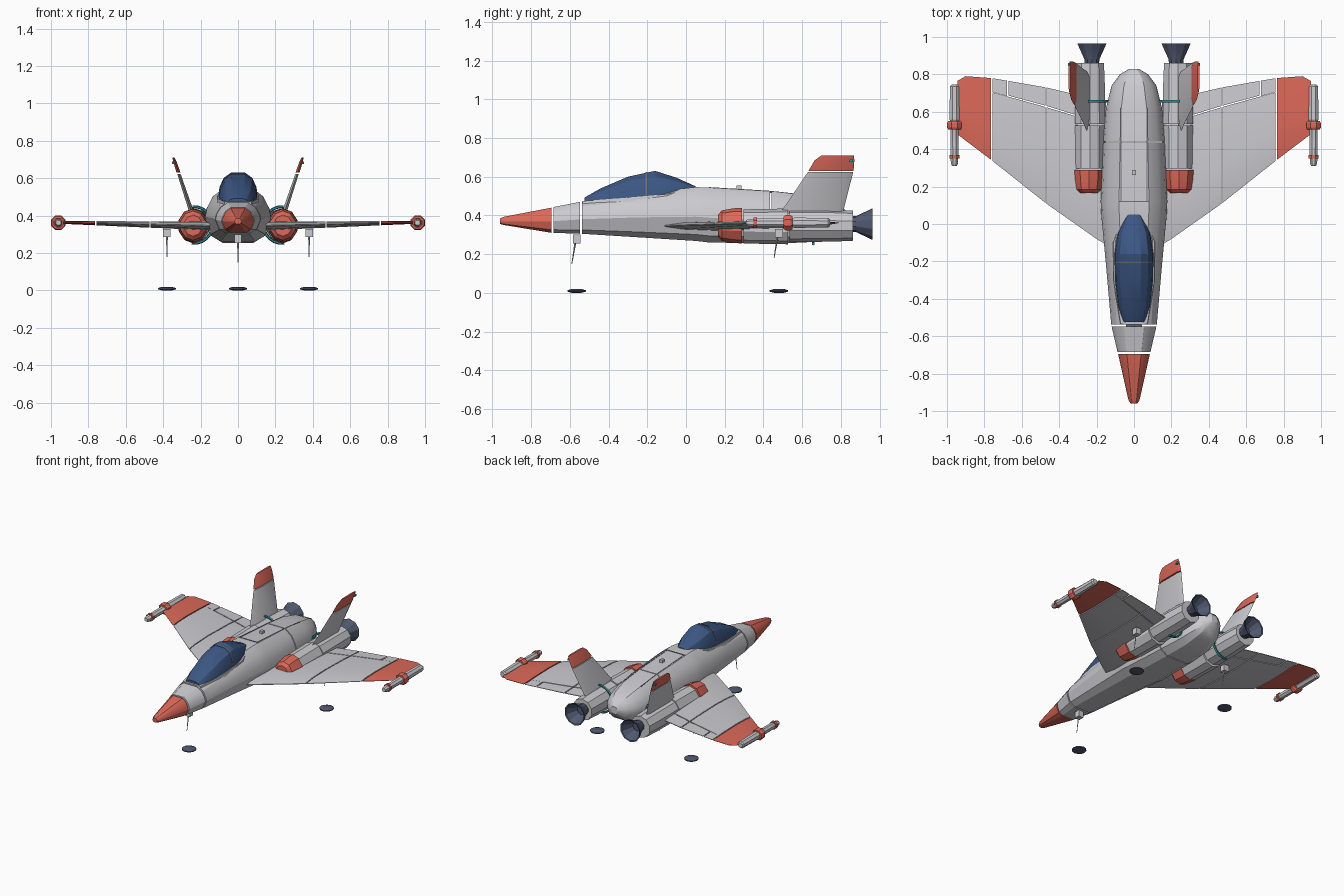
import bpy, bmesh, math

cube = bpy.data.objects.get("Cube")
if cube:
    bpy.data.objects.remove(cube, do_unlink=True)


def material(name, rgb):
    m = bpy.data.materials.new(name)
    m.use_nodes = True
    m.diffuse_color = (*rgb, 1)
    m.node_tree.nodes["Principled BSDF"].inputs["Base Color"].default_value = (*rgb, 1)
    return m


GREY = material("light grey", (0.60, 0.60, 0.63))
RED = material("coral red", (0.72, 0.14, 0.10))
BLUE = material("canopy blue", (0.045, 0.095, 0.23))
SLATE = material("dark slate", (0.08, 0.10, 0.16))
TEAL = material("teal", (0.03, 0.30, 0.36))
SEAM = material("seam grey", (0.16, 0.16, 0.18))


def skin(name, rings, mat, mirror=False, angle=25):
    """Join equal-length rings of points into a closed, capped skin."""
    bm = bmesh.new()
    vs = [[bm.verts.new(p) for p in ring] for ring in rings]
    n = len(rings[0])
    for a, b in zip(vs, vs[1:]):
        for i in range(n):
            j = (i + 1) % n
            bm.faces.new((a[i], a[j], b[j], b[i]))
    bm.faces.new(vs[0])
    bm.faces.new(vs[-1])
    bmesh.ops.recalc_face_normals(bm, faces=bm.faces)
    mesh = bpy.data.meshes.new(name)
    bm.to_mesh(mesh)
    bm.free()
    mesh.materials.append(mat)
    ob = bpy.data.objects.new(name, mesh)
    bpy.context.collection.objects.link(ob)
    bpy.ops.object.select_all(action='DESELECT')
    ob.select_set(True)
    bpy.context.view_layer.objects.active = ob
    bpy.ops.object.shade_smooth_by_angle(angle=math.radians(angle))
    if mirror:
        ob.modifiers.new("mirror", 'MIRROR')
    return ob


def hull(name, half, sections, mat):
    """Symmetric loft along y; sections are (y, half width, bottom, top)."""
    loop = half + [(-u, v) for u, v in reversed(half)]
    skin(name, [[(u * w, y, lo + (hi - lo) * v) for u, v in loop]
                for y, w, lo, hi in sections], mat)


def tube(name, x, z, stations, mat, sides=8, mirror=True, squash=1):
    """Round loft along y; stations are (y, radius)."""
    turn = [math.tau * (i + 0.5) / sides for i in range(sides)]
    skin(name, [[(x + r * math.cos(t), y, z + r * squash * math.sin(t)) for t in turn]
                for y, r in stations], mat, mirror)


def box(name, lo, hi, mat, mirror=False):
    (a, b, c), (d, e, f) = lo, hi
    skin(name, [[(a, b, z), (d, b, z), (d, e, z), (a, e, z)] for z in (c, f)], mat, mirror)


# Fuselage in separated segments
BODY = [(0.5, 0), (0.82, 0.12), (1, 0.45), (0.95, 0.62), (0.76, 0.85), (0.45, 1)]
hull("nose_cone", BODY, [(-0.96, 0.018, 0.355, 0.385), (-0.94, 0.03, 0.35, 0.393),
                         (-0.695, 0.085, 0.31, 0.44)], RED)
hull("nose_section", BODY, [(-0.685, 0.088, 0.31, 0.443), (-0.547, 0.12, 0.305, 0.47)], GREY)
hull("mid_body", BODY, [(-0.537, 0.122, 0.305, 0.472), (-0.25, 0.147, 0.287, 0.515),
                        (0.05, 0.175, 0.268, 0.546), (0.12, 0.178, 0.26, 0.544),
                        (0.435, 0.165, 0.255, 0.525)], GREY)
hull("rear_body", BODY, [(0.442, 0.165, 0.255, 0.525), (0.62, 0.15, 0.26, 0.505),
                         (0.74, 0.12, 0.29, 0.478), (0.80, 0.075, 0.33, 0.45),
                         (0.83, 0.025, 0.37, 0.42)], GREY)

# Spine seams and sensor
for name, x in (("inner_spine_seam", 0.066),):
    skin(name, [[(x, y, z), (x + 0.005, y, z), (x + 0.005, y, z - 0.01), (x, y, z - 0.01)]
                for y, z in ((0.12, 0.546), (0.435, 0.527), (0.62, 0.507))], SEAM, True)
box("spine_cross_seam", (-0.08, 0.118, 0.54), (0.08, 0.124, 0.547), SEAM)
tube("spine_sensor", 0, 0.543, [(0.262, 0.016), (0.288, 0.016)], GREY, 4, False)

# Canopy with a frame hoop
GLASS = [(1, 0), (0.93, 0.45), (0.72, 0.8), (0.35, 1)]
hull("canopy", GLASS, [(-0.525, 0.06, 0.455, 0.492), (-0.44, 0.088, 0.465, 0.54),
                       (-0.3, 0.103, 0.48, 0.60), (-0.16, 0.106, 0.49, 0.63),
                       (-0.05, 0.09, 0.50, 0.595), (0.05, 0.045, 0.52, 0.55)], BLUE)
hull("canopy_frame", GLASS, [(-0.209, 0.107, 0.485, 0.623), (-0.201, 0.107, 0.485, 0.625)], SEAM)
hull("canopy_sill", [(1, 0), (0.95, 1)], [(-0.535, 0.075, 0.44, 0.474), (-0.3, 0.115, 0.45, 0.492),
                                          (-0.1, 0.116, 0.48, 0.51), (0.06, 0.06, 0.5, 0.544)], GREY)


# Wing panels, cut from one tapered wing with gaps between them
def blend(points, x):
    for (a, p), (b, q) in zip(points, points[1:]):
        if x <= b:
            return p + (q - p) * (x - a) / (b - a)
    return points[-1][1]


LEAD = [(0.15, -0.11), (0.2, -0.08), (0.47, 0.11), (0.76, 0.34), (0.945, 0.48)]
TRAIL = [(0.15, 0.66), (0.3, 0.69), (0.47, 0.73), (0.76, 0.78), (0.9, 0.79), (0.945, 0.765)]
THICK = [(0, 0.12), (0.12, 0.7), (0.35, 1), (0.7, 0.7), (1, 0.12)]


def wing_panel(name, xs, f0, f1, mat):
    fs = [f0] + [f for f in (0.12, 0.35, 0.7) if f0 < f < f1] + [f1]
    rings = []
    for x in xs:
        a, b = blend(LEAD, x), blend(TRAIL, x)
        mid, t = 0.342 + 0.023 * x, 0.027 - 0.021 * x
        top = [(x, a + (b - a) * f, mid + t * blend(THICK, f)) for f in fs]
        low = [(x, a + (b - a) * f, mid - t * blend(THICK, f)) for f in reversed(fs)]
        rings.append(top + low)
    skin(name, rings, mat, True)


wing_panel("inner_wing", (0.15, 0.2, 0.467), 0, 0.83, GREY)
wing_panel("outer_wing", (0.474, 0.757), 0, 0.83, GREY)
wing_panel("inner_flap", (0.15, 0.3, 0.467), 0.842, 1, GREY)
wing_panel("outer_flap", (0.474, 0.672), 0.842, 1, GREY)
wing_panel("wing_trailing_block", (0.68, 0.757), 0.832, 1, GREY)
wing_panel("wing_tip", (0.765, 0.9, 0.945), 0, 1, RED)

# Wing tip pods with bands
tube("tip_pod", 0.96, 0.362, [(0.31, 0.014), (0.325, 0.021), (0.42, 0.024), (0.55, 0.024),
                              (0.56, 0.029), (0.735, 0.026), (0.745, 0.018)], GREY)
tube("pod_front_band", 0.96, 0.362, [(0.35, 0.029), (0.368, 0.029)], RED)
tube("pod_main_band", 0.96, 0.362, [(0.505, 0.036), (0.515, 0.042), (0.54, 0.042), (0.55, 0.036)], RED)

# Engines
tube("intake", 0.24, 0.347, [(0.165, 0.05), (0.185, 0.07), (0.245, 0.08), (0.29, 0.082)], RED, 10, squash=1.12)
tube("front_nacelle", 0.235, 0.343, [(0.296, 0.08), (0.527, 0.084)], GREY, 10, squash=1.1)
tube("rear_nacelle", 0.235, 0.347, [(0.534, 0.084), (0.75, 0.083), (0.862, 0.078)], GREY, 10)
tube("nozzle", 0.225, 0.355, [(0.85, 0.04), (0.88, 0.042), (0.965, 0.082), (0.962, 0.074),
                              (0.885, 0.034)], SLATE, 10)

# Coolant pipe wrapped round the inner side of each nacelle
pipe = []
for i in range(13):
    t = math.radians(85 + i * 16)
    pipe.append([(0.235 + (0.098 + 0.008 * math.cos(s)) * math.cos(t), 0.657 + 0.008 * math.sin(s),
                  0.35 + (0.098 + 0.008 * math.cos(s)) * math.sin(t))
                 for s in [math.tau * k / 6 for k in range(6)]])
skin("coolant_pipe", pipe, TEAL, True, 60)


# Canted tail fins; sections are (x, z, front, back, half thickness)
def fin(name, sections, mat):
    skin(name, [[(x, a, z), (x + t, a + 0.2 * (b - a), z), (x + t, b - 0.03, z), (x, b, z),
                 (x - t, b - 0.03, z), (x - t, a + 0.2 * (b - a), z)]
                for x, z, a, b, t in sections], mat, True)


fin("tail_fin", [(0.245, 0.41, 0.485, 0.81, 0.013), (0.316, 0.624, 0.63, 0.864, 0.009)], GREY)
fin("tail_fin_tip", [(0.318, 0.63, 0.633, 0.866, 0.011), (0.336, 0.685, 0.665, 0.87, 0.009),
                     (0.345, 0.71, 0.70, 0.868, 0.006)], RED)
box("fin_light", (0.338, 0.845, 0.675), (0.352, 0.862, 0.69), TEAL, True)


# Landing gear: small brackets, tapering struts and flat wheels
def gear(name, x, y, top, tip, mirror):
    box(name + "_bracket", (x - 0.02, y - 0.02, top - 0.045), (x + 0.02, y + 0.02, top), GREY, mirror)
    skin(name + "_strut", [[(x + r * u, yy + r * v, z) for u, v in ((1, 0), (0, 1), (-1, 0), (0, -1))]
                           for yy, z, r in ((y, top, 0.006), (y - 0.025, tip, 0.002))], GREY, mirror)
    turn = [math.tau * i / 12 for i in range(12)]
    skin(name + "_wheel", [[(x + r * math.cos(t), y + r * math.sin(t), z) for t in turn]
                           for z, r in ((0, 0.025), (0.006, 0.048), (0.013, 0.048), (0.02, 0.025))],
         SLATE, mirror)


gear("front_gear", 0, -0.565, 0.3, 0.15, False)
gear("main_gear", 0.38, 0.48, 0.33, 0.18, True)
